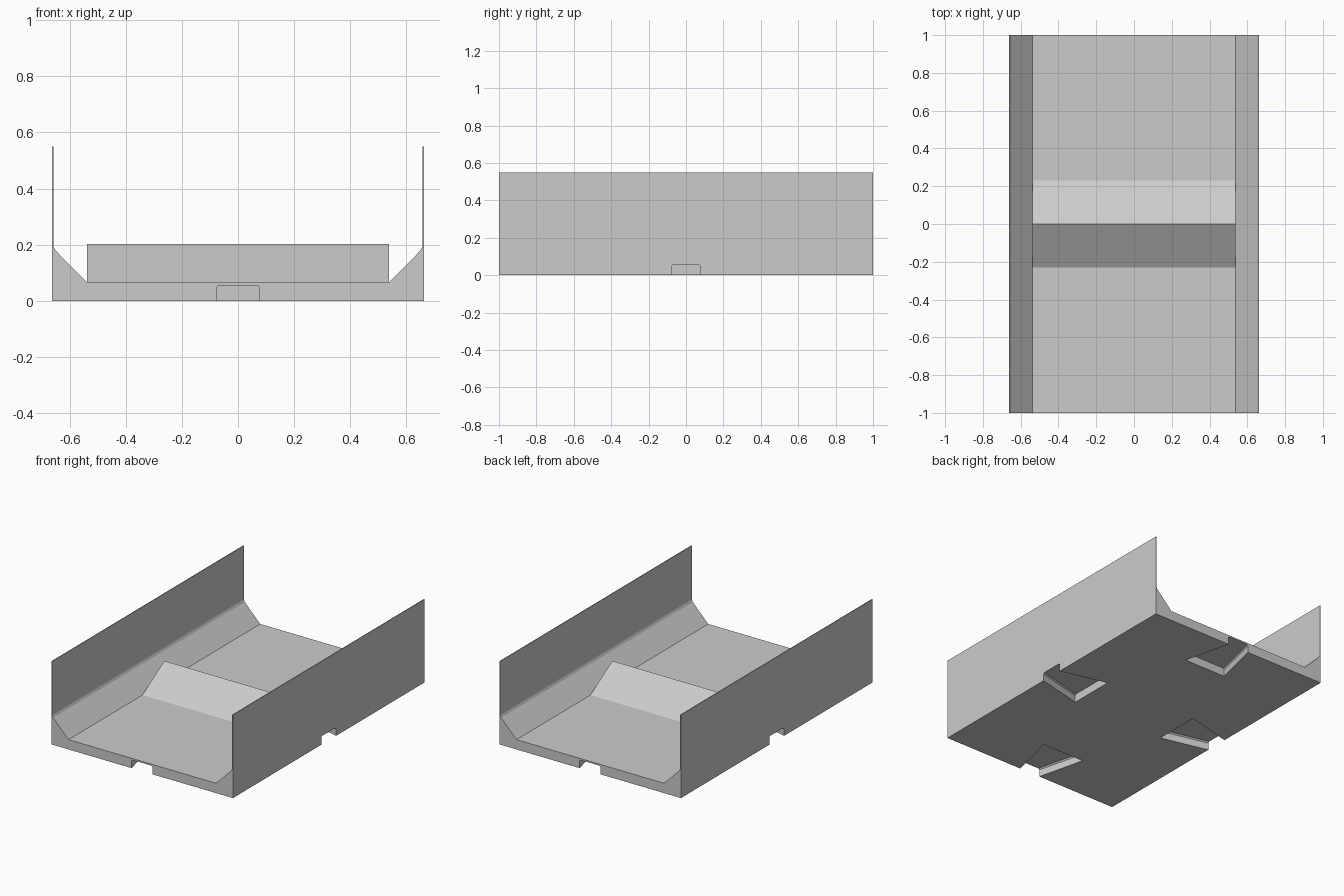
import bpy
import bmesh
from math import pi
from mathutils import Matrix, Vector

cube = bpy.data.objects.get("Cube")
if cube:
    bpy.data.objects.remove(cube, do_unlink=True)

HALF_W, HALF_L, FLOOR = 0.663, 1.0, 0.065

grey = bpy.data.materials.new("light grey plastic")
grey.use_nodes = True
grey.diffuse_color = (0.6, 0.6, 0.6, 1)
grey.node_tree.nodes["Principled BSDF"].inputs["Base Color"].default_value = (0.6, 0.6, 0.6, 1)


def loft(name, start, end, matrix=Matrix()):
    """Closed solid between two matching rings of points."""
    bm = bmesh.new()
    a, b = ([bm.verts.new(Vector(p)) for p in ring] for ring in (start, end))
    bm.faces.new(a)
    bm.faces.new(b)
    for i in range(len(a)):
        j = (i + 1) % len(a)
        bm.faces.new((a[i], a[j], b[j], b[i]))
    bmesh.ops.recalc_face_normals(bm, faces=bm.faces)
    bm.transform(matrix)
    mesh = bpy.data.meshes.new(name)
    bm.to_mesh(mesh)
    bm.free()
    mesh.materials.append(grey)
    obj = bpy.data.objects.new(name, mesh)
    bpy.context.collection.objects.link(obj)
    return obj


# Tray: thick base, sloped gutters and thin side walls
right_half = [(HALF_W, 0), (HALF_W, 0.55), (HALF_W - 0.005, 0.55),
              (HALF_W - 0.005, 0.195), (HALF_W - 0.012, 0.18), (0.538, FLOOR)]
section = right_half + [(-x, z) for x, z in reversed(right_half)]
tray = loft("tray", [(x, -HALF_L, z) for x, z in section],
            [(x, HALF_L, z) for x, z in section])

# Ridge across the middle of the floor, sunk slightly into the base
ridge_section = [(-0.23, 0.06), (-0.23, FLOOR), (0, 0.203), (0.23, FLOOR), (0.23, 0.06)]
ridge = loft("cross_ridge", [(-0.538, y, z) for y, z in ridge_section],
             [(0.538, y, z) for y, z in ridge_section])


# Dovetail connector sockets under each edge
def socket_ring(half, y):
    r = 0.008
    return [(-half, y, -0.05), (half, y, -0.05), (half, y, 0.055 - r),
            (half - r, y, 0.055), (r - half, y, 0.055), (-half, y, 0.055 - r)]


for i in range(4):
    edge = HALF_W if i % 2 else HALF_L
    cutter = loft("socket_cutter", socket_ring(0.065, edge + 0.05),
                  socket_ring(0.155, edge - 0.32), Matrix.Rotation(i * pi / 2, 4, "Z"))
    cutter.hide_render = True
    cut = tray.modifiers.new("socket", "BOOLEAN")
    cut.operation = "DIFFERENCE"
    cut.solver = "EXACT"
    cut.object = cutter
    bpy.context.view_layer.objects.active = tray
    bpy.ops.object.modifier_apply(modifier=cut.name)
    bpy.data.objects.remove(cutter, do_unlink=True)
